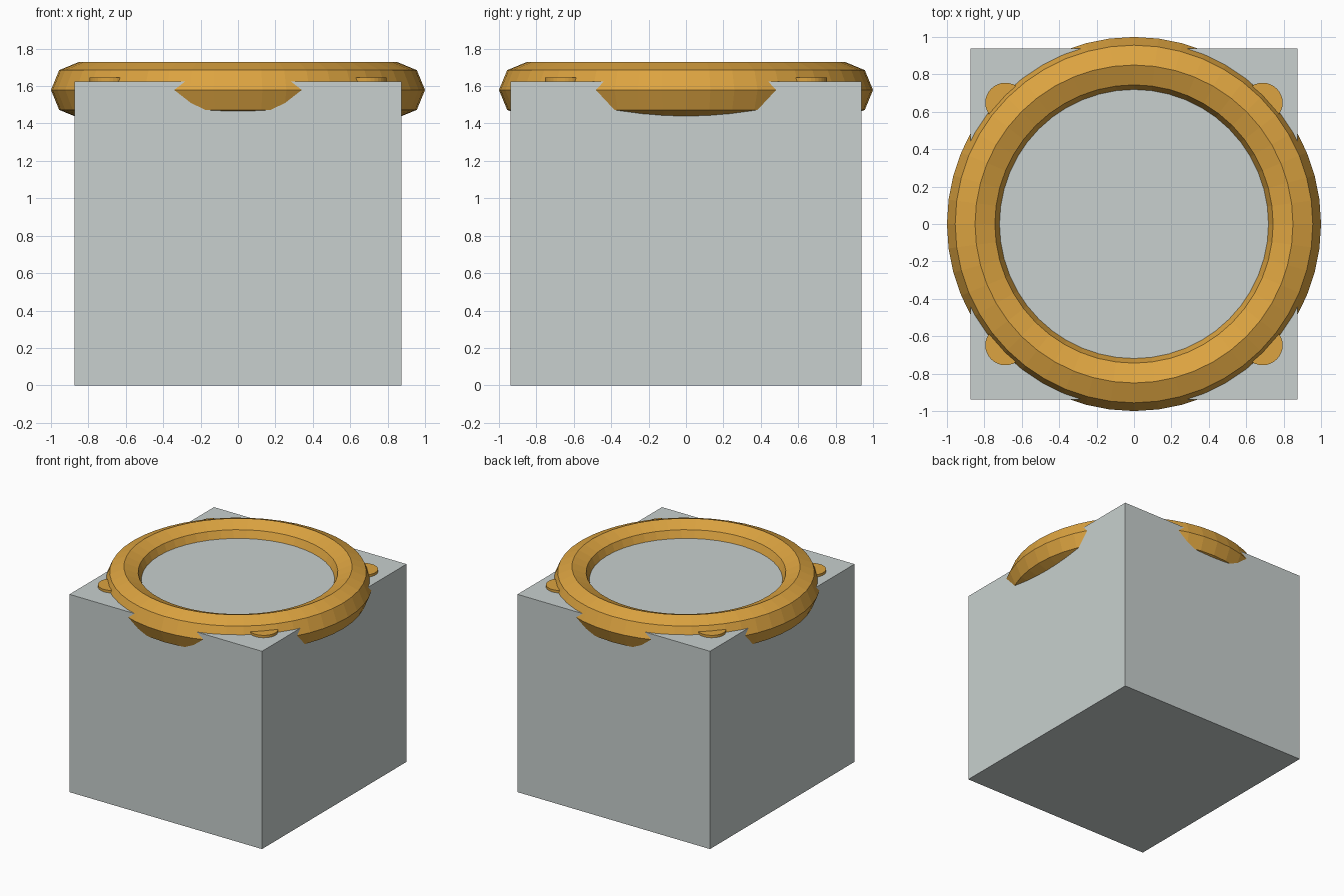
import bpy

cube = bpy.data.objects.get("Cube")
if cube:
    bpy.data.objects.remove(cube, do_unlink=True)


def make_material(name, rgb):
    mat = bpy.data.materials.new(name)
    mat.use_nodes = True
    color = (*rgb, 1.0)
    mat.diffuse_color = color
    mat.node_tree.nodes["Principled BSDF"].inputs["Base Color"].default_value = color
    return mat


def finish(name, mat):
    obj = bpy.context.object
    obj.name = name
    obj.data.name = name
    obj.data.materials.append(mat)
    return obj


silver = make_material("pale grey", (0.58, 0.63, 0.62))
gold = make_material("gold", (0.72, 0.37, 0.052))

BODY_TOP = 1.625

# Solid block body
bpy.ops.mesh.primitive_cube_add(size=1, location=(0, 0, BODY_TOP / 2))
body = finish("body", silver)
body.scale = (1.75, 1.876, BODY_TOP)

# Faceted ring sunk into the top and overhanging all four sides
bpy.ops.mesh.primitive_torus_add(
    major_radius=0.85, minor_radius=0.15,
    major_segments=48, minor_segments=8, location=(0, 0, 1.579))
finish("rim_ring", gold)

# Small round studs at the corners, half tucked under the ring
for side, sx in (("left", 1), ("right", -1)):
    for end, sy in (("front", -1), ("back", 1)):
        bpy.ops.mesh.primitive_cylinder_add(
            vertices=32, radius=0.107, depth=0.04,
            location=(sx * 0.688, sy * 0.648, BODY_TOP))
        finish(f"stud_{end}_{side}", gold)
